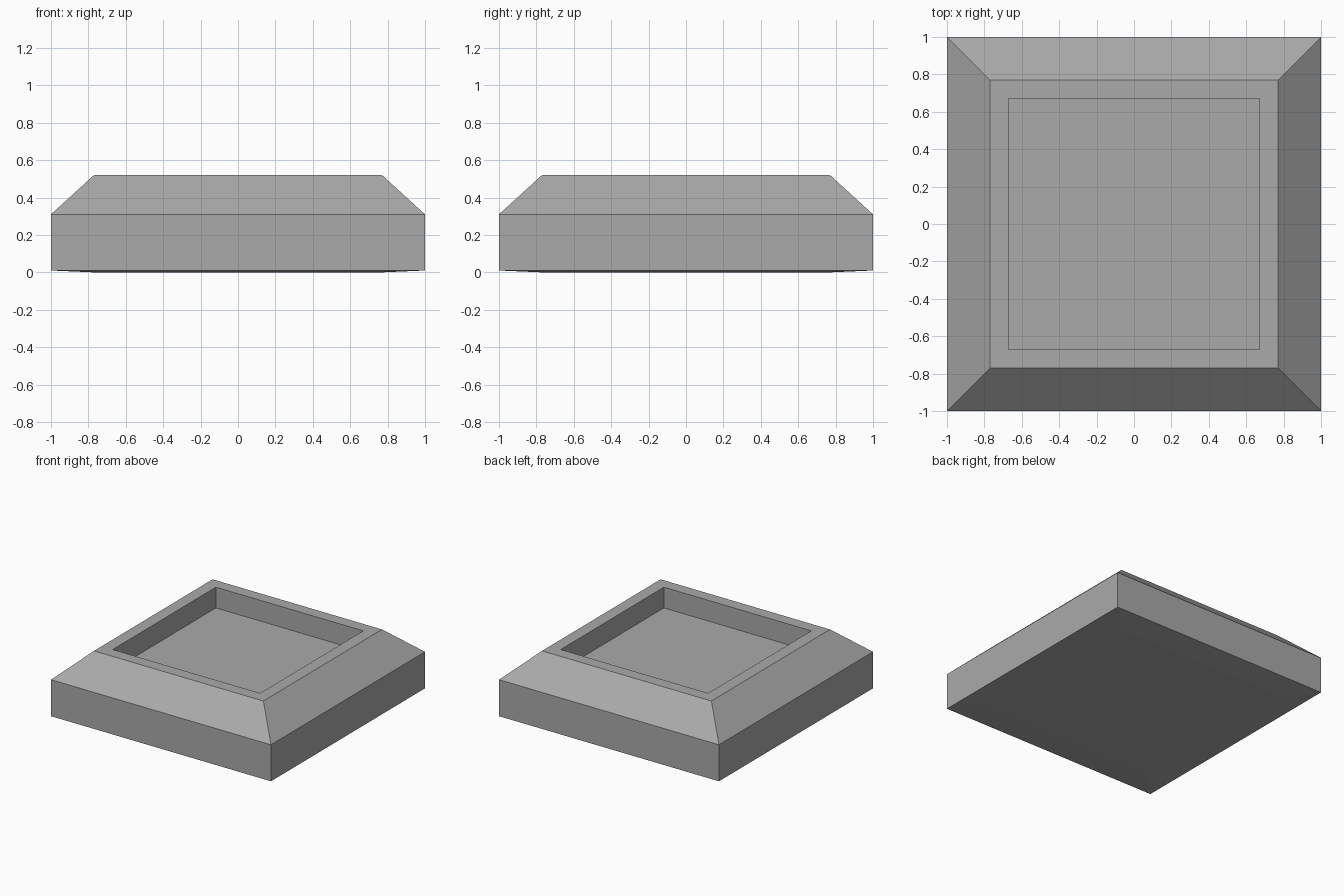
import bpy
import bmesh

cube = bpy.data.objects.get("Cube")
if cube:
    bpy.data.objects.remove(cube, do_unlink=True)

# Single grey stone colour
GREY = (0.4, 0.4, 0.4, 1.0)
stone = bpy.data.materials.new("stone_grey")
stone.use_nodes = True
stone.diffuse_color = GREY
shader = next(n for n in stone.node_tree.nodes if n.type == "BSDF_PRINCIPLED")
shader.inputs["Base Color"].default_value = GREY
shader.inputs["Roughness"].default_value = 0.8

# Square rings as (half width, height), from the underside up and into the recess
PROFILE = [
    (0.77, 0.0),    # shallow foot
    (1.0, 0.01),    # lower outer edge
    (1.0, 0.31),    # upper outer edge
    (0.77, 0.52),   # outer rim
    (0.67, 0.52),   # inner rim
    (0.67, 0.35),   # recess floor
]
CORNERS = [(-1, -1), (1, -1), (1, 1), (-1, 1)]


def build_square_loft(name, profile, material):
    """Skin stacked square rings and cap both ends."""
    bm = bmesh.new()
    rings = [[bm.verts.new((x * half, y * half, z)) for x, y in CORNERS]
             for half, z in profile]
    for low, high in zip(rings, rings[1:]):
        for i in range(4):
            j = (i + 1) % 4
            bm.faces.new((low[i], low[j], high[j], high[i]))
    bm.faces.new(rings[0][::-1])
    bm.faces.new(rings[-1])
    bmesh.ops.recalc_face_normals(bm, faces=bm.faces)
    mesh = bpy.data.meshes.new(name)
    bm.to_mesh(mesh)
    bm.free()
    mesh.materials.append(material)
    obj = bpy.data.objects.new(name, mesh)
    bpy.context.collection.objects.link(obj)
    return obj


# Square base with sloped shoulders and a sunken top
build_square_loft("recessed_base", PROFILE, stone)
